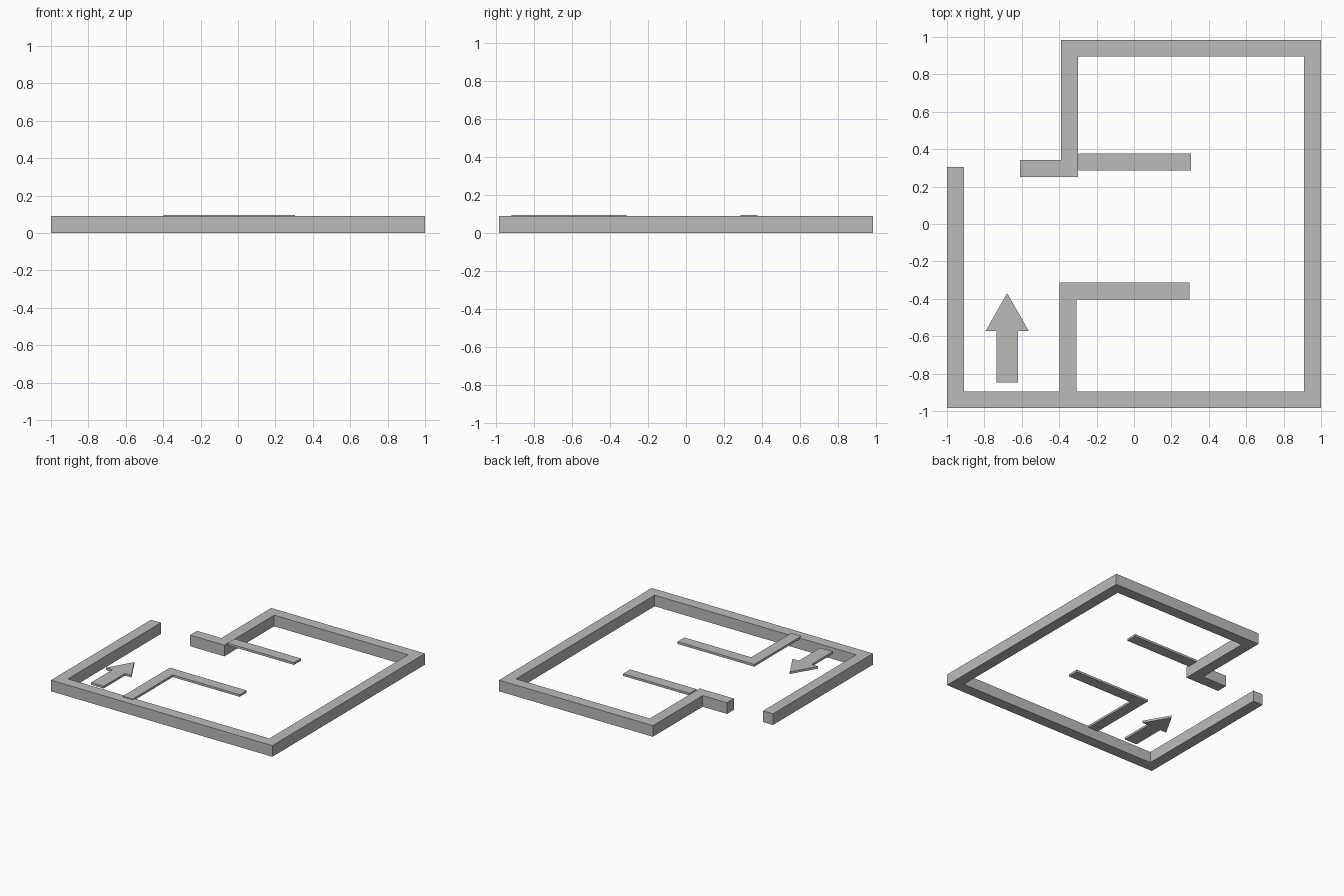
import bpy
import bmesh
from mathutils import Vector

cube = bpy.data.objects.get("Cube")
if cube:
    bpy.data.objects.remove(cube, do_unlink=True)

# Single grey colour
grey = bpy.data.materials.new("plain grey")
grey.use_nodes = True
colour = (0.5, 0.5, 0.5, 1)
grey.diffuse_color = colour
grey.node_tree.nodes["Principled BSDF"].inputs["Base Color"].default_value = colour


def slab(name, outline, bottom, top):
    """Extrude a flat outline into a flat-faced slab."""
    bm = bmesh.new()
    base = bm.faces.new([bm.verts.new((x, y, bottom)) for x, y in outline])
    ext = bmesh.ops.extrude_face_region(bm, geom=[base])
    verts = [v for v in ext["geom"] if isinstance(v, bmesh.types.BMVert)]
    bmesh.ops.translate(bm, verts=verts, vec=(0, 0, top - bottom))
    bmesh.ops.recalc_face_normals(bm, faces=bm.faces)
    mesh = bpy.data.meshes.new(name)
    bm.to_mesh(mesh)
    bm.free()
    mesh.materials.append(grey)
    obj = bpy.data.objects.new(name, mesh)
    bpy.context.collection.objects.link(obj)
    return obj


def wall(name, path, width, bottom, top):
    """Build a mitred wall along a centre line of right-angled runs."""
    pts = [Vector(p) for p in path]
    dirs = [(b - a).normalized() for a, b in zip(pts, pts[1:])]
    normals = [Vector((-d.y, d.x)) for d in dirs]
    offsets = [normals[0]]
    offsets += [a + b for a, b in zip(normals, normals[1:])]
    offsets.append(normals[-1])
    left = [p + o * width / 2 for p, o in zip(pts, offsets)]
    right = [p - o * width / 2 for p, o in zip(pts, offsets)]
    return slab(name, left + right[::-1], bottom, top)


WIDTH = 0.09
WALL_TOP = 0.091
INNER = (0.079, 0.097)

# Outer wall, from the left end round to the entrance stub
wall("outer_wall",
     [(-0.955, 0.305), (-0.955, -0.94), (0.955, -0.94), (0.955, 0.94),
      (-0.345, 0.94), (-0.345, 0.297), (-0.61, 0.297)],
     WIDTH, 0, WALL_TOP)

# Thin raised inner partitions
wall("front_partition", [(-0.352, -0.92), (-0.352, -0.358), (0.297, -0.358)],
     WIDTH, *INNER)
wall("back_partition", [(-0.296, 0.331), (0.305, 0.331)], WIDTH, *INNER)

# Entrance arrow, mirrored about its own centre line
half = [(0.057, -0.847), (0.057, -0.571), (0.115, -0.571)]
centre = -0.678
outline = [(centre + x, y) for x, y in half] + [(centre, -0.37)]
outline += [(centre - x, y) for x, y in reversed(half)]
slab("entrance_arrow", outline, 0.071, 0.089)
